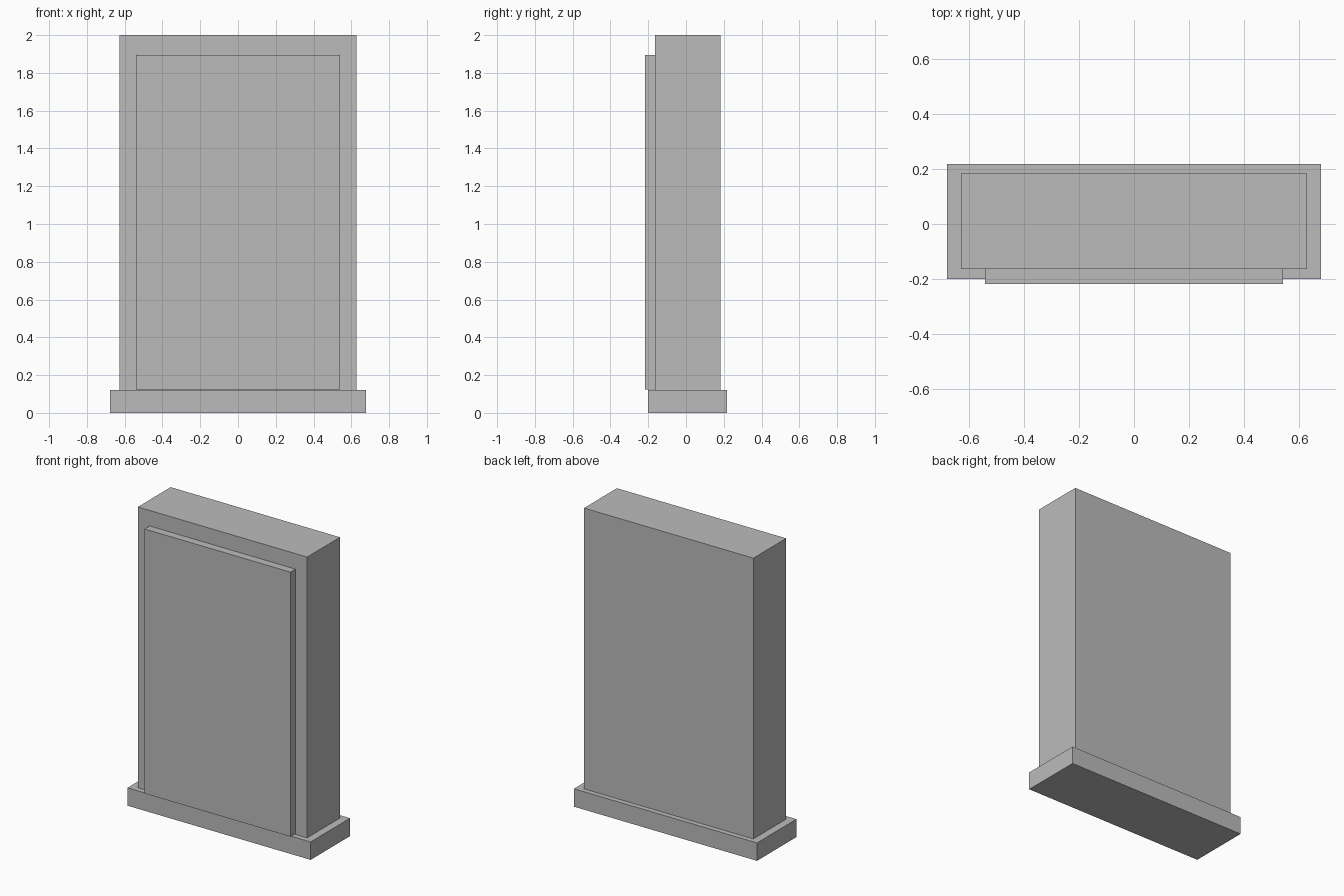
import bpy

cube = bpy.data.objects.get("Cube")
if cube:
    bpy.data.objects.remove(cube, do_unlink=True)

# Single plain grey
grey = bpy.data.materials.new("plain_grey")
grey.use_nodes = True
colour = (0.5, 0.5, 0.5, 1)
grey.diffuse_color = colour
grey.node_tree.nodes["Principled BSDF"].inputs["Base Color"].default_value = colour


def box(name, half_width, y_range, z_range):
    """Box centred on x = 0, spanning the given depth and height."""
    (y0, y1), (z0, z1) = y_range, z_range
    bpy.ops.mesh.primitive_cube_add(size=1, location=(0, (y0 + y1) / 2, (z0 + z1) / 2))
    part = bpy.context.object
    part.name = part.data.name = name
    part.scale = (2 * half_width, y1 - y0, z1 - z0)
    bpy.ops.object.transform_apply(location=False, rotation=False, scale=True)
    part.data.materials.append(grey)
    return part


FRONT, BODY_FRONT = -0.217, -0.164
BASE_TOP = 0.12

# Plinth, upright slab, and raised front panel just clear of the plinth
box("base", 0.678, (-0.2, 0.217), (0, BASE_TOP))
box("body", 0.627, (BODY_FRONT, 0.183), (BASE_TOP, 2))
box("front_panel", 0.54, (FRONT, BODY_FRONT), (BASE_TOP + 0.005, 1.896))
